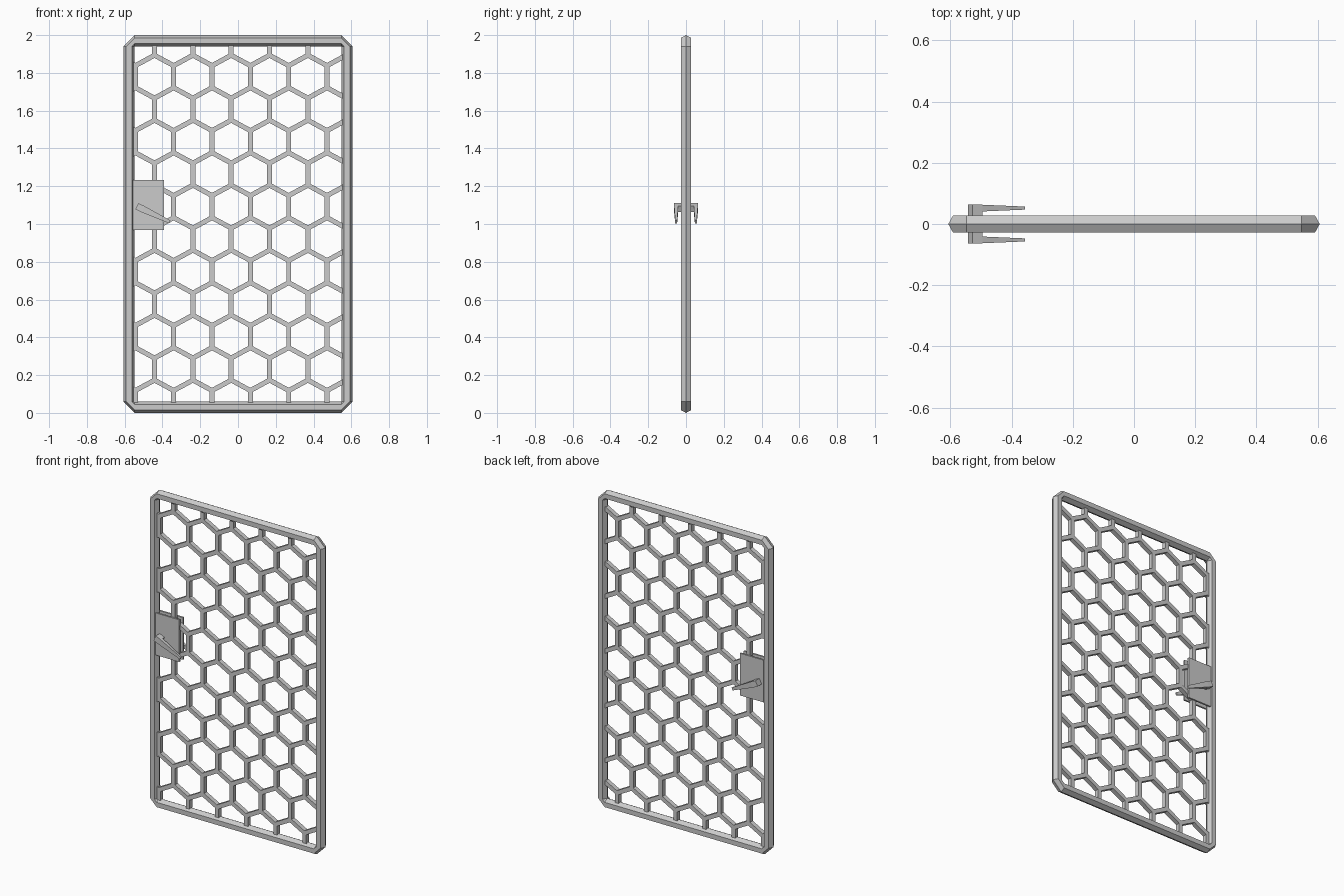
import bpy, bmesh, math
from mathutils import Vector

if "Cube" in bpy.data.objects:
    bpy.data.objects.remove(bpy.data.objects["Cube"])

IX, IZ0, IZ1 = 0.547, 0.06, 1.94      # inner opening of the frame


def finish(name, bm):
    bmesh.ops.remove_doubles(bm, verts=bm.verts, dist=1e-4)
    bmesh.ops.recalc_face_normals(bm, faces=bm.faces)
    me = bpy.data.meshes.new(name)
    bm.to_mesh(me)
    bm.free()
    ob = bpy.data.objects.new(name, me)
    bpy.context.collection.objects.link(ob)
    return ob


def add_face(bm, pts):
    return bm.faces.new([bm.verts.new(p) for p in pts])


def add_hexahedron(bm, a, b):
    """Solid between two four-point loops."""
    add_face(bm, a)
    add_face(bm, b)
    for i in range(4):
        j = (i + 1) % 4
        add_face(bm, [a[i], a[j], b[j], b[i]])


# Outer frame: hexagonal section swept round, outer corners cut flat
def frame_loop(t, y):
    return [Vector(p) for p in (
        (IX + t, y, IZ0), (IX + t, y, IZ1), (IX, y, IZ1 + t), (-IX, y, IZ1 + t),
        (-IX - t, y, IZ1), (-IX - t, y, IZ0), (-IX, y, IZ0 - t), (IX, y, IZ0 - t))]


R = 0.03
section = [(R + R * math.cos(math.radians(60 * k)), 0.0275 * math.sin(math.radians(60 * k)) / math.sin(math.radians(60)))
           for k in range(6)]
loops = [frame_loop(*p) for p in section]
bm = bmesh.new()
for k in range(6):
    a, b = loops[k], loops[(k + 1) % 6]
    for i in range(8):
        j = (i + 1) % 8
        pts = []
        for p in (a[i], a[j], b[j], b[i]):
            if all((p - q).length > 1e-5 for q in pts):
                pts.append(p)
        if len(pts) > 2:
            add_face(bm, pts)
finish("frame", bm)

# Honeycomb mesh: each cell is a ring of front, back and wall faces
W, L, RISE, T = 0.203, 0.117, 0.055, 0.014
INSET = 1 - 0.026 / W
cell = [(W / 2, L / 2), (0, L / 2 + RISE), (-W / 2, L / 2),
        (-W / 2, -L / 2), (0, -L / 2 - RISE), (W / 2, -L / 2)]
bm = bmesh.new()
for row in range(-2, 11):
    cz = 1.608 - row * (L + RISE)
    for col in range(-2, 7):
        cx = -0.3405 + col * W + (row % 2) * W / 2

        def pt(i, s, y):
            return (cx + cell[i][0] * s, y, cz + cell[i][1] * s)
        for i in range(6):
            j = (i + 1) % 6
            for y in (-T, T):
                add_face(bm, [pt(i, 1, y), pt(j, 1, y), pt(j, INSET, y), pt(i, INSET, y)])
            add_face(bm, [pt(i, INSET, -T), pt(j, INSET, -T), pt(j, INSET, T), pt(i, INSET, T)])
bmesh.ops.remove_doubles(bm, verts=bm.verts, dist=1e-4)
# trim to the frame opening
for co, no in (((IX + .005, 0, 0), (1, 0, 0)), ((-IX - .005, 0, 0), (-1, 0, 0)),
               ((0, 0, IZ1 + .005), (0, 0, 1)), ((0, 0, IZ0 - .005), (0, 0, -1))):
    bmesh.ops.bisect_plane(bm, geom=bm.verts[:] + bm.edges[:] + bm.faces[:],
                           plane_co=co, plane_no=no, clear_outer=True)
finish("honeycomb_mesh", bm)

# Lock plates and lever handles on both sides
ANG = math.radians(-25.5)
U = Vector((math.cos(ANG), 0, math.sin(ANG)))
V = Vector((-math.sin(ANG), 0, math.cos(ANG)))
HEAD = Vector((-0.535, 0, 1.094))

for side, s in (("front", -1), ("back", 1)):
    bm = bmesh.new()

    def plate(y):
        return [(x, s * y, z) for x, z in ((-.557, .967), (-.392, .967), (-.392, 1.232), (-.557, 1.232))]
    add_hexahedron(bm, plate(0.013), plate(0.024))
    finish(side + "_lock_plate", bm)

    def slab(u, half, y0, y1):
        return [HEAD + U * u + V * v + Vector((0, s * y, 0))
                for v, y in ((-half, y0), (half, y0), (half, y1), (-half, y1))]
    bm = bmesh.new()
    add_hexahedron(bm, slab(0, .018, .018, .063), slab(.036, .018, .018, .063))
    finish(side + "_handle_spindle", bm)
    bm = bmesh.new()
    add_hexahedron(bm, slab(.034, .018, .041, .063), slab(.193, .0085, .047, .057))
    finish(side + "_handle_lever", bm)
